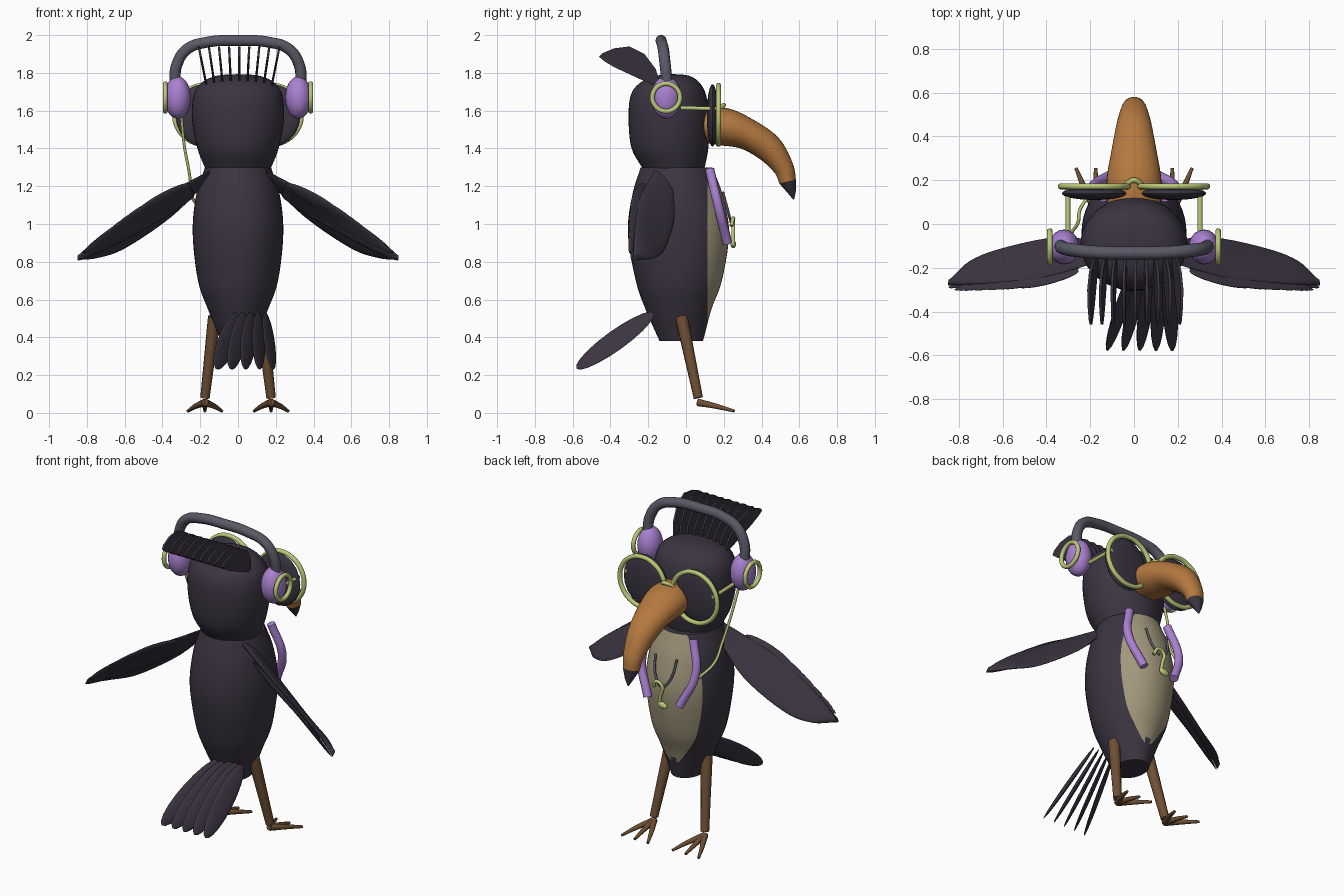
import bpy, bmesh, math
from mathutils import Vector as V, Matrix

if "Cube" in bpy.data.objects:
    bpy.data.objects.remove(bpy.data.objects["Cube"])


def material(name, rgb):
    m = bpy.data.materials.new(name)
    m.use_nodes = True
    m.diffuse_color = (*rgb, 1)
    bsdf = next(n for n in m.node_tree.nodes if n.type == "BSDF_PRINCIPLED")
    bsdf.inputs["Base Color"].default_value = (*rgb, 1)
    return m


PLUM = material("dark_plum", (.044, .035, .054))
ORANGE = material("beak_orange", (.46, .19, .05))
PURPLE = material("soft_purple", (.4, .22, .64))
GREEN = material("lime_green", (.5, .58, .19))
CREAM = material("belly_cream", (.36, .31, .2))
BROWN = material("leg_brown", (.16, .08, .035))
GREY = material("band_grey", (.1, .1, .135))


def finish(name, bm, *mats):
    bmesh.ops.recalc_face_normals(bm, faces=bm.faces[:])
    me = bpy.data.meshes.new(name)
    bm.to_mesh(me)
    bm.free()
    ob = bpy.data.objects.new(name, me)
    bpy.context.collection.objects.link(ob)
    for m in mats:
        me.materials.append(m)
    for o in bpy.context.selected_objects:
        o.select_set(False)
    ob.select_set(True)
    bpy.context.view_layer.objects.active = ob
    bpy.ops.object.shade_smooth_by_angle(angle=math.radians(40))
    return ob


def refine(rows, n=5):
    """Catmull-Rom interpolation through rows of numbers."""
    rows = [V(r) for r in rows]
    p = [2 * rows[0] - rows[1]] + rows + [2 * rows[-1] - rows[-2]]
    out = []
    for i in range(1, len(p) - 2):
        a, b, c, d = p[i - 1:i + 3]
        for k in range(n):
            t = k / n
            out.append(b + .5 * t * (c - a + t * (2 * a - 5 * b + 4 * c - d + t * (3 * (b - c) + d - a))))
    return out + [rows[-1]]


def loft(rings, seg=32):
    """Skin elliptical rings given as (centre, half axis, half axis)."""
    bm = bmesh.new()
    loops = []
    for c, a, b in rings:
        angles = [2 * math.pi * k / seg for k in range(seg)]
        loops.append([bm.verts.new(c + a * math.cos(t) + b * math.sin(t)) for t in angles])
    for lo, hi in zip(loops, loops[1:]):
        for k in range(seg):
            j = (k + 1) % seg
            bm.faces.new((lo[k], lo[j], hi[j], hi[k]))
    bm.faces.new(loops[0])
    bm.faces.new(loops[-1])
    return bm


def upright(rows):
    return loft([(V((0, y, z)), V((rx, 0, 0)), V((0, ry, 0))) for z, y, rx, ry in refine(rows)], 48)


def spindle(name, p, q, width, thick, normal, mat):
    """Flattened ellipsoid from p to q."""
    p, q = V(p), V(q)
    x = (q - p).normalized()
    y = V(normal).cross(x).normalized()
    z = x.cross(y)
    mtx = Matrix((x * (q - p).length / 2, y * width, z * thick)).transposed().to_4x4()
    mtx.translation = (p + q) / 2
    bm = bmesh.new()
    bmesh.ops.create_uvsphere(bm, u_segments=20, v_segments=14, radius=1, matrix=mtx)
    return finish(name, bm, mat)


def tube(name, pts, r, mat, closed=False, r_end=None):
    """Round tube through points, optionally tapered."""
    cu = bpy.data.curves.new(name, "CURVE")
    cu.dimensions = "3D"
    cu.bevel_depth, cu.bevel_resolution, cu.use_fill_caps = r, 3, True
    sp = cu.splines.new("BEZIER")
    sp.bezier_points.add(len(pts) - 1)
    for i, (bp, co) in enumerate(zip(sp.bezier_points, pts)):
        bp.co = co
        bp.handle_left_type = bp.handle_right_type = "AUTO"
        bp.radius = 1 + ((r_end or r) / r - 1) * i / (len(pts) - 1)
    sp.use_cyclic_u = closed
    tmp = bpy.data.objects.new(name + "_path", cu)
    bpy.context.collection.objects.link(tmp)
    bpy.context.view_layer.update()
    me = tmp.evaluated_get(bpy.context.evaluated_depsgraph_get()).to_mesh()
    bm = bmesh.new()
    bm.from_mesh(me)
    bpy.data.objects.remove(tmp)
    for f in bm.faces:
        f.material_index = 0
    return finish(name, bm, mat)


def ring(name, c, u, v, radius, r, mat):
    pts = [V(c) + radius * (V(u) * math.cos(k * math.pi / 6) + V(v) * math.sin(k * math.pi / 6)) for k in range(12)]
    return tube(name, pts, r, mat, closed=True)


X, Y, Z = V((1, 0, 0)), V((0, 1, 0)), V((0, 0, 1))

# Body, with the breast cut by a vertical plane and coloured cream
bm = upright([(.38, -.025, .09, .115), (.55, -.04, .16, .175), (.7, -.038, .212, .228),
              (.95, -.04, .24, .268), (1.15, -.045, .222, .24), (1.3, -.05, .175, .19)])
bmesh.ops.bisect_plane(bm, geom=bm.verts[:] + bm.edges[:] + bm.faces[:], plane_co=(0, .115, 0), plane_no=Y)
for f in bm.faces:
    c = f.calc_center_median()
    f.material_index = int(c.y > .115 and .5 < c.z < 1.299)
finish("body", bm, PLUM, CREAM)

# Head
finish("head", upright([(1.29, -.065, .172, .162), (1.4, -.085, .215, .203), (1.55, -.09, .243, .214),
                        (1.68, -.093, .235, .2), (1.75, -.085, .19, .155), (1.785, -.07, .11, .085),
                        (1.793, -.065, .01, .01)]), PLUM)

# Hooked beak with a dark tip
path = refine([(.07, 1.525, .12, .09), (.2, 1.515, .125, .1), (.325, 1.475, .105, .083),
               (.44, 1.4, .083, .075), (.515, 1.3, .062, .055), (.538, 1.225, .05, .045)])
rings = []
for i, (y, z, w, h) in enumerate(path):
    a, b = path[max(i - 1, 0)], path[min(i + 1, len(path) - 1)]
    side = V((0, a.y - b.y, b.x - a.x)).normalized()
    rings.append((V((0, y, z)), X * w, side * h))
finish("beak", loft(rings), ORANGE)
c, a, b = rings[-1]
finish("beak_tip", loft([(c, a, b), (V((0, .56, 1.17)), a * .5, b * .5), (V((0, .57, 1.13)), a * .06, b * .06)]), PLUM)

# Crest of thin upright feathers
outline = [(-.13, 1.72), (-.25, 1.77), (-.38, 1.83), (-.43, 1.86), (-.46, 1.885), (-.44, 1.905),
           (-.38, 1.93), (-.3, 1.94), (-.22, 1.9), (-.16, 1.82)]
for i in range(9):
    s = (i - 4) / 4
    bm = bmesh.new()
    face = bm.faces.new([bm.verts.new((s * (.17 + .2 * (z - 1.72)), y, z)) for y, z in outline])
    ext = bmesh.ops.extrude_face_region(bm, geom=[face])
    bmesh.ops.translate(bm, verts=[g for g in ext["geom"] if isinstance(g, bmesh.types.BMVert)], vec=(.012, 0, 0))
    finish("crest_feather", bm, PLUM)

# Tail fan
for i in range(5):
    spindle("tail_feather", (.01 + .035 * i, -.17, .53), (-.12 + .075 * i, -.58, .235), .062, .012, (.75, .1, .65), PLUM)

for s, label in ((1, "left"), (-1, "right")):
    # Wing blade and the long feathers behind it
    lead = refine([(s * .15, -.08, 1.24), (s * .35, -.06, 1.04), (s * .6, -.11, .87),
                   (s * .75, -.17, .82), (s * .845, -.262, .815)])
    trail = refine([(s * .15, -.17, 1.28), (s * .4, -.24, 1.15), (s * .6, -.265, 1.03),
                    (s * .75, -.275, .92), (s * .85, -.275, .825)])
    front = V((0, .7, .7))
    finish(label + "_wing", loft([((p + q) / 2, (q - p) / 2, front * .018) for p, q in zip(lead, trail)], 20), PLUM)
    for i in range(9):
        k = 8 + round(i * 1.5)
        root = lead[2].lerp(trail[2], 1 - i / 9)
        tip = trail[k] + V((s * .01, -.01, 0)) if i < 8 else trail[-1]
        off = front * -.022
        spindle(label + "_wing_feather", root + off, tip + off, .04, .012, front, PLUM)

    # Leg and toes
    tube(label + "_leg", [(s * .125, -.025, .51), (s * .175, .065, .08)], .034, BROWN, r_end=.025)
    for dx in (-.09, 0, .09):
        tube(label + "_toe", [(s * .175, .065, .055), (s * .175 + dx * .55, .16, .035), (s * .175 + dx, .255, .01)],
             .02, BROWN, r_end=.008)

    # Glasses: lens, rim and temple
    spindle(label + "_lens", (s * .18 - .15, .14, 1.575), (s * .18 + .15, .14, 1.575), .165, .03, Y, PLUM)
    ring(label + "_rim", (s * .18, .172, 1.578), X, Z, .155, .014, GREEN)
    tube(label + "_temple", [(s * .302, .165, 1.61), (s * .302, -.03, 1.615)], .011, GREEN)

    # Headphone cup
    spindle(label + "_ear_cup", (s * .25, -.105, 1.67), (s * .39, -.105, 1.67), .08, .112, Z, PURPLE)
    ring(label + "_cup_ring", (s * .385, -.105, 1.67), Y, Z, .073, .013, GREEN)

    # Strap and pendant string on the breast
    tube(label + "_strap", [(s * .14, .125, 1.29), (s * .185, .17, 1.1), (s * .11, .22, .9)], .025, PURPLE)
    tube(label + "_string", [(s * .075, .195, 1.17), (s * .055, .225, 1.06), (s * .015, .24, 1)], .007, GREY)

# Glasses bridge, headband and cord
tube("glasses_bridge", [(-.04, .175, 1.61), (0, .2, 1.63), (.04, .175, 1.61)], .012, GREEN)
arch = [(.335, -.1, 1.75), (.325, -.11, 1.84), (.27, -.12, 1.925), (.16, -.13, 1.963)]
tube("headband", [(-x, y, z) for x, y, z in arch] + [(0, -.132, 1.971)] + arch[::-1], .03, GREY)
tube("cord", [(-.3, -.09, 1.57), (-.285, -.04, 1.42), (-.255, .01, 1.25), (-.245, .07, 1.15), (-.19, .15, 1.07)],
     .008, GREEN)

# Note-shaped pendant
tube("pendant_stem", [(.055, .24, .99), (.03, .25, 1.03), (-.01, .25, 1.01), (0, .25, .95), (.01, .25, .9)], .01, GREEN)
spindle("pendant_drop", (-.045, .25, .885), (.02, .25, .9), .02, .015, Y, GREEN)
